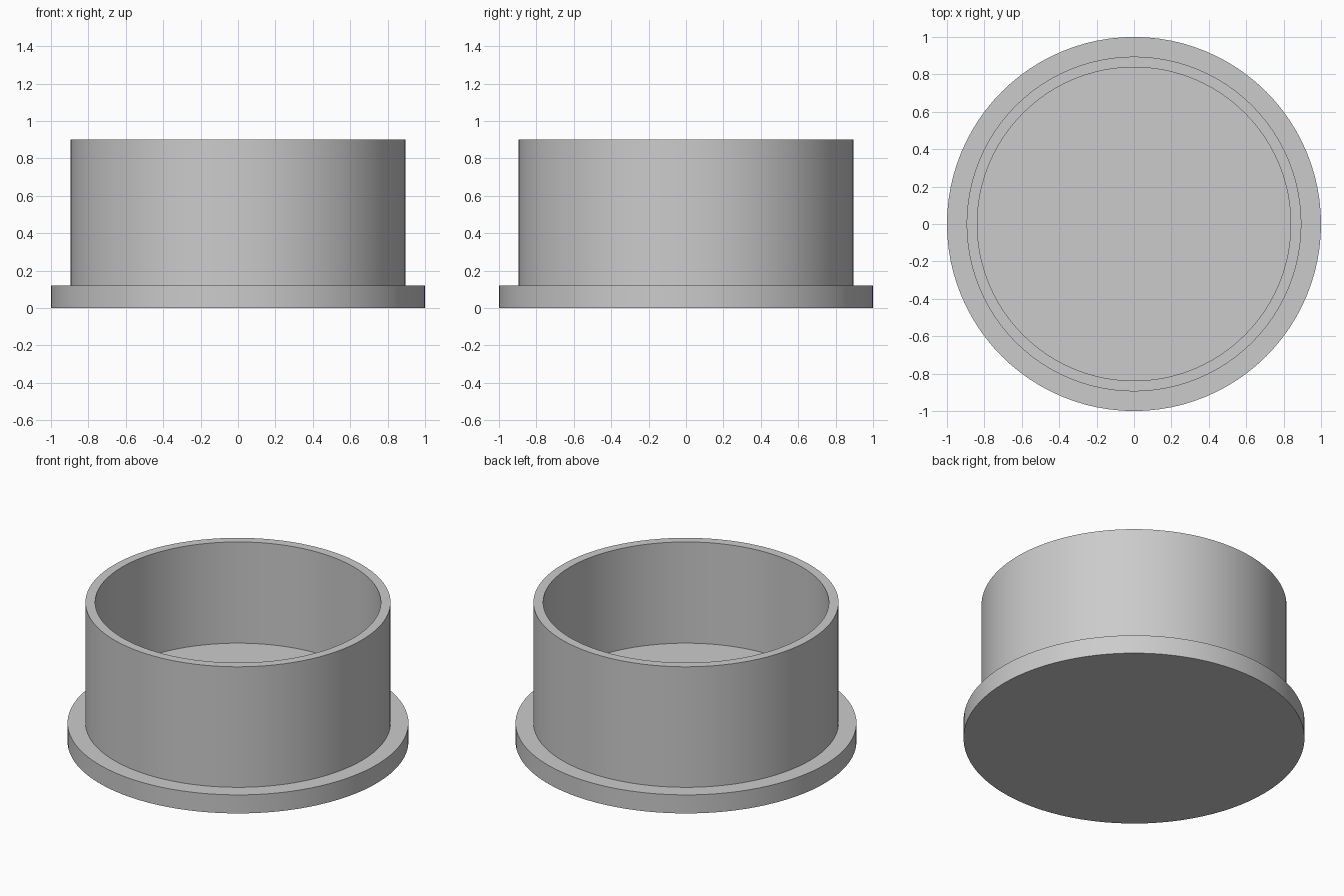
import bpy, bmesh, math

cube = bpy.data.objects.get("Cube")
if cube:
    bpy.data.objects.remove(cube, do_unlink=True)

SEGMENTS = 96
FLANGE_R, OUTER_R, INNER_R = 1.0, 0.895, 0.838
FLANGE_TOP, FLOOR_Z, RIM_Z = 0.12, 0.245, 0.9

# Single plain grey material
grey = bpy.data.materials.new("plain_grey")
grey.use_nodes = True
colour = (0.6, 0.6, 0.6, 1)
grey.diffuse_color = colour
grey.node_tree.nodes["Principled BSDF"].inputs["Base Color"].default_value = colour

# Flanged cup: half profile from bottom centre, around the wall, to the floor centre
profile = [(0, 0), (FLANGE_R, 0), (FLANGE_R, FLANGE_TOP), (OUTER_R, FLANGE_TOP),
           (OUTER_R, RIM_Z), (INNER_R, RIM_Z), (INNER_R, FLOOR_Z), (0, FLOOR_Z)]
bm = bmesh.new()
verts = [bm.verts.new((r, 0, z)) for r, z in profile]
edges = [bm.edges.new(pair) for pair in zip(verts, verts[1:])]
bmesh.ops.spin(bm, geom=verts + edges, cent=(0, 0, 0), axis=(0, 0, 1),
               angle=math.tau, steps=SEGMENTS, use_merge=True)
bmesh.ops.remove_doubles(bm, verts=bm.verts, dist=0.0001)
bmesh.ops.recalc_face_normals(bm, faces=bm.faces)

mesh = bpy.data.meshes.new("flanged_cup")
bm.to_mesh(mesh)
bm.free()
mesh.materials.append(grey)
cup = bpy.data.objects.new("flanged_cup", mesh)
bpy.context.collection.objects.link(cup)

# Smooth walls, crisp rims
bpy.context.view_layer.objects.active = cup
cup.select_set(True)
bpy.ops.object.shade_smooth_by_angle(angle=math.radians(30))
